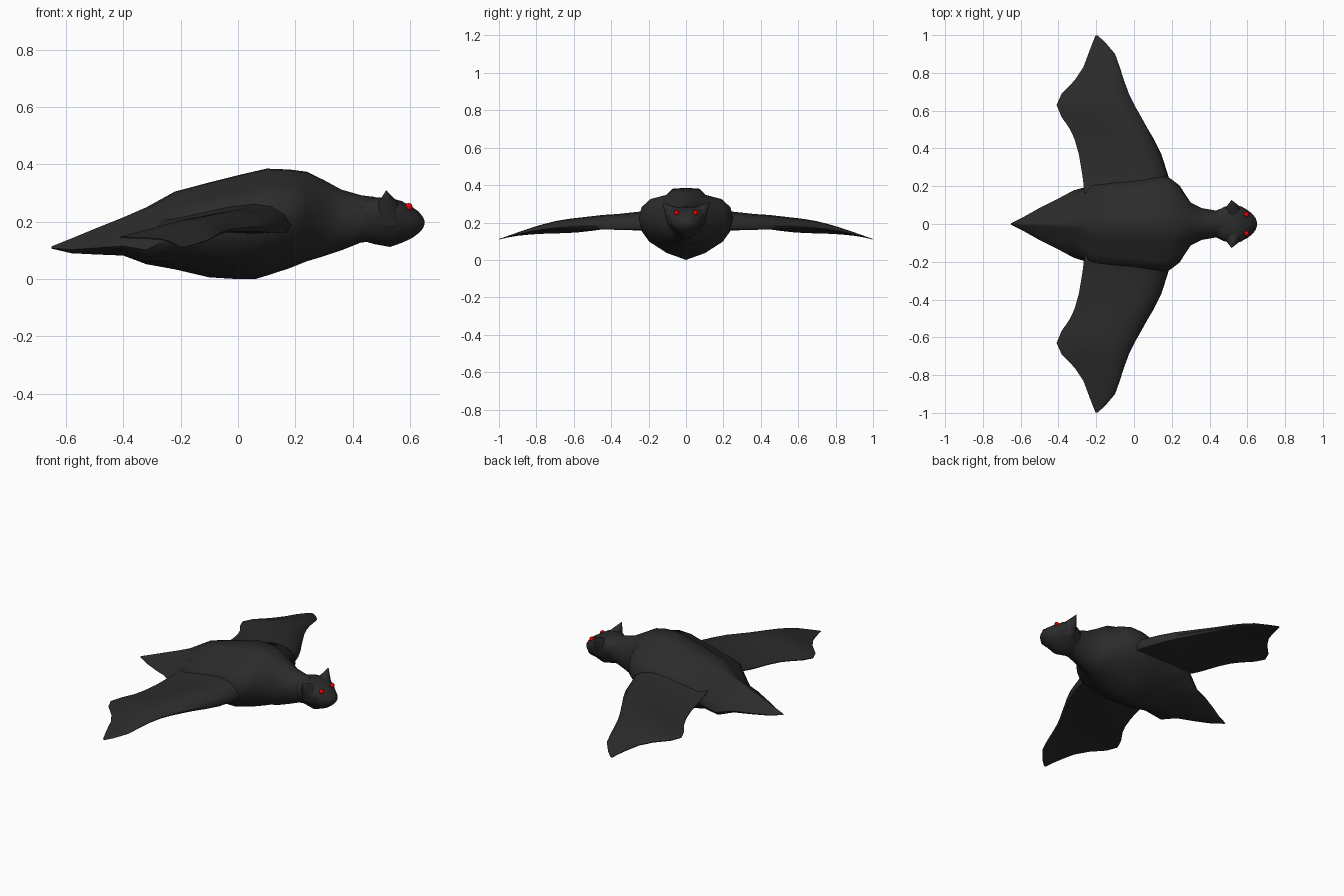
import bpy, bmesh, math
from mathutils import Vector

if "Cube" in bpy.data.objects:
    bpy.data.objects.remove(bpy.data.objects["Cube"])


def material(name, rgb):
    m = bpy.data.materials.new(name)
    m.diffuse_color = (*rgb, 1)
    m.use_nodes = True
    m.node_tree.nodes["Principled BSDF"].inputs["Base Color"].default_value = m.diffuse_color
    return m


FUR = material("charcoal fur", (0.024, 0.024, 0.024))
RED = material("red eyes", (0.8, 0.0, 0.0))


def loft(name, rings, mat, angle=60):
    """Skin closed rings of equal size and cap both ends."""
    bm = bmesh.new()
    loops = [[bm.verts.new(p) for p in r] for r in rings]
    n = len(loops[0])
    for a, b in zip(loops, loops[1:]):
        for i in range(n):
            j = (i + 1) % n
            bm.faces.new((a[i], a[j], b[j], b[i]))
    bm.faces.new(loops[0])
    bm.faces.new(loops[-1])
    bmesh.ops.recalc_face_normals(bm, faces=bm.faces)
    me = bpy.data.meshes.new(name)
    bm.to_mesh(me)
    bm.free()
    ob = bpy.data.objects.new(name, me)
    bpy.context.collection.objects.link(ob)
    me.materials.append(mat)
    smooth(ob, angle)
    return ob


def smooth(ob, angle):
    bpy.ops.object.select_all(action='DESELECT')
    ob.select_set(True)
    bpy.context.view_layer.objects.active = ob
    bpy.ops.object.shade_smooth_by_angle(angle=math.radians(angle))


# Half cross-sections from top to bottom: (width, height), each -1..1
BODY = [(0, 1), (.28, .98), (.42, .8), (.76, .67), (.95, .42), (1, .12),
        (.98, -.15), (.8, -.48), (.42, -.8), (0, -1)]
OVAL = [(math.sin(math.pi * i / 9), math.cos(math.pi * i / 9)) for i in range(10)]
TAIL = [(0, 1), (.12, .9), (.28, .65), (.47, .4), (.68, .12), (.88, -.2),
        (1, -.5), (.85, -.75), (.45, -.9), (0, -1)]


def section(x, width, top, bottom, shape):
    mid, half = (top + bottom) / 2, (top - bottom) / 2
    right = [(x, w * width, mid + h * half) for w, h in shape]
    left = [(x, -y, z) for _, y, z in right[-2:0:-1]]
    return right + left


# Torso, from tail tip to neck
torso = [(-.65, .004, .114, .106, TAIL), (-.58, .04, .142, .09, TAIL),
         (-.5, .085, .175, .086, TAIL), (-.4, .135, .215, .082, TAIL),
         (-.32, .178, .25, .052, TAIL), (-.22, .21, .305, .034, BODY),
         (-.1, .228, .337, .006, BODY), (0, .238, .362, 0, BODY),
         (.06, .246, .376, 0, BODY), (.1, .25, .385, .012, BODY),
         (.18, .25, .382, .038, BODY),
         (.24, .205, .374, .062, BODY), (.3, .115, .345, .08, OVAL),
         (.36, .085, .312, .1, OVAL), (.43, .073, .292, .128, OVAL),
         (.48, .07, .286, .13, OVAL)]
loft("body", [section(*s) for s in torso], FUR)

# Head: flat crown, wide cheeks and a narrow chin
SHIELD = [(0, 1), (.4, .98), (.78, .9), (1, .6), (.97, .25), (.86, -.1),
          (.7, -.42), (.5, -.7), (.25, -.92), (0, -1)]
head = [(.43, .07, .287, .135, OVAL), (.475, .09, .284, .122, SHIELD),
        (.53, .105, .283, .112, SHIELD), (.57, .092, .272, .126, SHIELD),
        (.605, .073, .253, .142, OVAL), (.63, .05, .235, .16, OVAL),
        (.645, .03, .216, .177, OVAL), (.65, .012, .204, .19, OVAL)]
loft("head", [section(*s) for s in head], FUR)

# Wing stations: span, leading x, trailing x, leading z, crest z, trailing z, thickness
WING = [(.12, .19, -.25, .2, .3, .22, .13),
        (.19, .19, -.265, .195, .272, .2, .115),
        (.25, .183, -.272, .188, .258, .188, .1),
        (.37, .145, -.292, .182, .245, .174, .085),
        (.45, .105, -.315, .182, .24, .165, .073),
        (.5, .075, -.338, .182, .234, .158, .065),
        (.57, .036, -.385, .18, .226, .15, .055),
        (.63, .002, -.41, .177, .219, .146, .047),
        (.69, -.027, -.383, .173, .209, .144, .04),
        (.76, -.053, -.315, .165, .192, .142, .032),
        (.83, -.075, -.268, .153, .171, .138, .023),
        (.9, -.1, -.242, .137, .147, .131, .014),
        (.965, -.155, -.217, .12, .124, .12, .007),
        (.998, -.193, -.204, .111, .113, .111, .003)]


def wing_ring(y, lead, trail, zl, zc, zt, thick, side):
    def at(f, z):
        return (lead + (trail - lead) * f, y * side, z)
    upper = [at(0, zl), at(.05, zl + .55 * (zc - zl)), at(.15, zl + .9 * (zc - zl)),
             at(.28, zc), at(.5, zc + .22 * (zt - zc)),
             at(.75, zc + .6 * (zt - zc)), at(1, zt + .002)]
    lower = [at(1, zt - .002)]
    for f, t in ((.75, .45), (.5, .75), (.28, 1), (.12, .95)):
        base = zc + (zt - zc) * max(0, (f - .28) / .72) ** 1.2
        lower.append(at(f, base - thick * t))
    lower.append(at(.03, zl - .25 * thick))
    return upper + lower


# Ears and eyes share the mirrored loop with the wings
for side, label in ((1, "left"), (-1, "right")):
    loft(label + "_wing", [wing_ring(*s, side) for s in WING], FUR)

    # Ear: broad wedge growing out of the cheek to a pointed tip
    base, tip = Vector((.528, .055 * side, .222)), Vector((.517, .125 * side, .307))
    across = Vector((0, .038 * side, -.042))
    depth = Vector((.055, 0, 0))
    rings = []
    for t, s in ((0, 1), (.4, .68), (.75, .3), (1, .04)):
        c = base.lerp(tip, t)
        rings.append([c + s * (across * math.cos(a) + depth * math.sin(a))
                      for a in (math.tau * k / 10 for k in range(10))])
    loft(label + "_ear", rings, FUR, 70)

    # Eye: small bead on the brow
    bpy.ops.mesh.primitive_uv_sphere_add(segments=12, ring_count=8, radius=.014,
                                         location=(.595, .05 * side, .251))
    eye = bpy.context.object
    eye.name = label + "_eye"
    eye.data.materials.append(RED)
    smooth(eye, 60)
